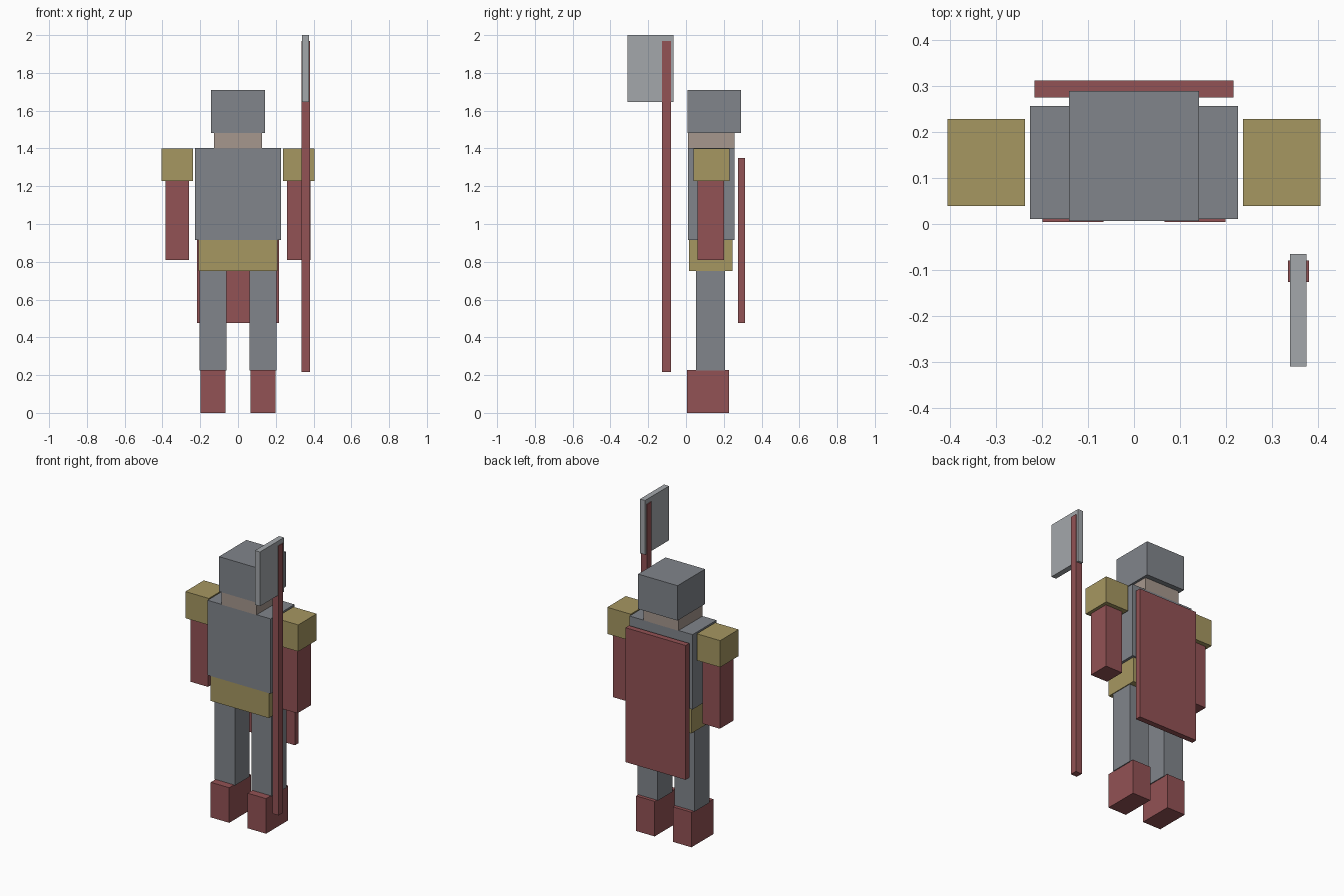
import bpy

if "Cube" in bpy.data.objects:
    bpy.data.objects.remove(bpy.data.objects["Cube"])


def material(name, rgb):
    mat = bpy.data.materials.new(name)
    mat.diffuse_color = (*rgb, 1.0)
    mat.use_nodes = True
    mat.node_tree.nodes["Principled BSDF"].inputs["Base Color"].default_value = mat.diffuse_color
    return mat


STEEL = material("steel", (0.22, 0.235, 0.26))
BLADE = material("blade_steel", (0.37, 0.39, 0.41))
GOLD = material("gold", (0.38, 0.31, 0.12))
RED = material("red", (0.29, 0.085, 0.09))
SKIN = material("skin", (0.38, 0.31, 0.27))


def box(name, x, y, z, mat):
    """Axis-aligned box from (min, max) ranges."""
    ranges = (x, y, z)
    bpy.ops.mesh.primitive_cube_add(size=1, location=[(a + b) / 2 for a, b in ranges])
    ob = bpy.context.object
    ob.name = ob.data.name = name
    size = [b - a for a, b in ranges]
    for v in ob.data.vertices:
        v.co = [c * s for c, s in zip(v.co, size)]
    ob.data.materials.append(mat)
    return ob


def pair(name, x, y, z, mat):
    """The same box on both sides of the body."""
    box(name + "_right", x, y, z, mat)
    box(name + "_left", (-x[1], -x[0]), y, z, mat)


# Head and body
box("head", (-0.127, 0.127), (0.011, 0.257), (1.40, 1.65), SKIN)
box("helmet", (-0.142, 0.142), (0.007, 0.29), (1.483, 1.71), STEEL)
box("torso", (-0.227, 0.227), (0.011, 0.257), (0.915, 1.402), STEEL)
box("belt", (-0.21, 0.21), (0.017, 0.245), (0.75, 0.915), GOLD)
box("cape", (-0.217, 0.217), (0.276, 0.313), (0.476, 1.35), RED)

# Limbs
pair("shoulder_guard", (0.238, 0.406), (0.039, 0.229), (1.227, 1.40), GOLD)
pair("arm", (0.26, 0.384), (0.062, 0.2), (0.81, 1.227), RED)
pair("leg", (0.06, 0.205), (0.053, 0.206), (0.225, 0.75), STEEL)
pair("boot", (0.066, 0.199), (0.004, 0.228), (0.0, 0.228), RED)

# Poleaxe
box("axe_pole", (0.335, 0.381), (-0.126, -0.08), (0.217, 1.97), RED)
box("axe_blade", (0.34, 0.376), (-0.311, -0.065), (1.647, 2.0), BLADE)
